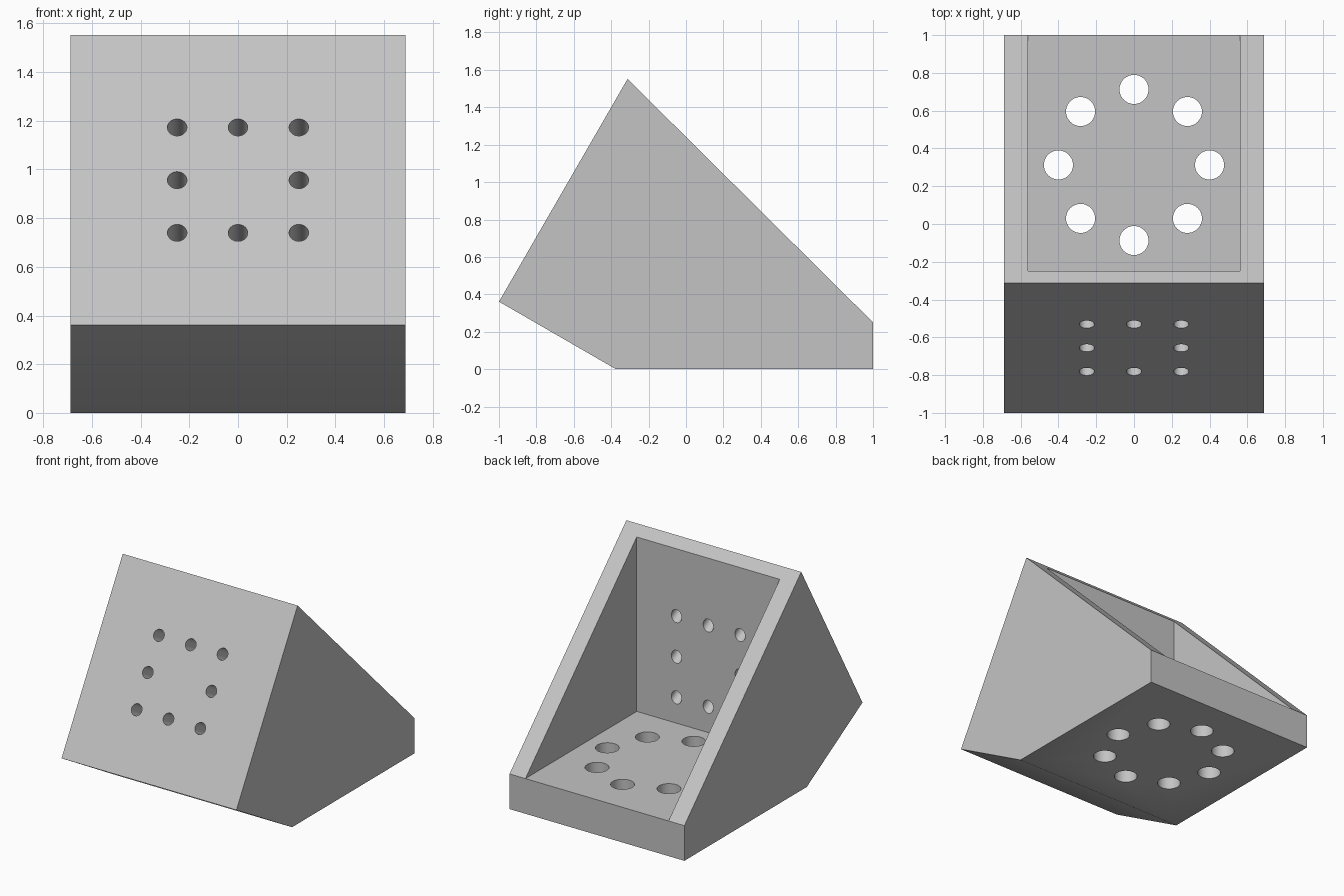
import bpy, bmesh, math
from mathutils import Vector, Matrix

if "Cube" in bpy.data.objects:
    bpy.data.objects.remove(bpy.data.objects["Cube"], do_unlink=True)

W = 1.375                      # width, and length of the square front plate
LIP = 0.25                     # floor thickness
ANGLE = math.radians(60)       # lean of the front plate
NOSE_Z = 0.625 * math.tan(math.radians(30))

grey = bpy.data.materials.new("plain grey")
grey.use_nodes = True
colour = (0.55, 0.55, 0.55, 1)
grey.diffuse_color = colour
grey.node_tree.nodes["Principled BSDF"].inputs["Base Color"].default_value = colour


def make_object(name, bm):
    bmesh.ops.recalc_face_normals(bm, faces=bm.faces)
    mesh = bpy.data.meshes.new(name)
    bm.to_mesh(mesh)
    bm.free()
    mesh.materials.append(grey)
    obj = bpy.data.objects.new(name, mesh)
    bpy.context.collection.objects.link(obj)
    return obj


def prism(name, profile, width):
    """Extrude a (y, z) profile across x."""
    bm = bmesh.new()
    face = bm.faces.new([bm.verts.new((-width / 2, y, z)) for y, z in profile])
    new = bmesh.ops.extrude_face_region(bm, geom=[face])["geom"]
    verts = [v for v in new if isinstance(v, bmesh.types.BMVert)]
    bmesh.ops.translate(bm, verts=verts, vec=(width, 0, 0))
    return make_object(name, bm)


def drills(name, centres, axis, radius, depth):
    """Cylinders centred on the given points along one axis."""
    bm = bmesh.new()
    turn = Vector((0, 0, 1)).rotation_difference(axis).to_matrix().to_4x4()
    for c in centres:
        bmesh.ops.create_cone(bm, cap_ends=True, segments=48, radius1=radius,
                              radius2=radius, depth=depth,
                              matrix=Matrix.Translation(c) @ turn)
    return make_object(name, bm)


# Wedge body
top_y = -1 + W * math.cos(ANGLE)
top_z = NOSE_Z + W * math.sin(ANGLE)
bracket = prism("angled_bracket", [(-1, NOSE_Z), (top_y, top_z), (1, LIP),
                                   (1, 0), (1 - W, 0)], W)

# Open pocket between the side walls
pocket = prism("pocket_cutter", [(-0.25, LIP), (1.2, LIP), (1.2, 2), (-0.25, 2)],
               W - 0.25)

# Ring of holes through the floor
ring = [Vector((0.4 * math.cos(a), 0.3125 + 0.4 * math.sin(a), LIP / 2))
        for a in (i * math.pi / 4 for i in range(8))]
floor_drills = drills("floor_hole_cutter", ring, Vector((0, 0, 1)), 0.077, 0.5)

# Square of holes drilled at right angles to the front plate
along = Vector((0, math.cos(ANGLE), math.sin(ANGLE)))
normal = Vector((0, -math.sin(ANGLE), math.cos(ANGLE)))
middle = Vector((0, -1, NOSE_Z)) + along * W / 2 - normal * 0.3
square = [middle + Vector((0.25 * i, 0, 0)) + along * 0.25 * j
          for i in (-1, 0, 1) for j in (-1, 0, 1) if i or j]
front_drills = drills("front_hole_cutter", square, normal, 0.04, 0.8)

for cutter in (pocket, floor_drills, front_drills):
    mod = bracket.modifiers.new(cutter.name, "BOOLEAN")
    mod.operation = "DIFFERENCE"
    mod.solver = "EXACT"
    mod.object = cutter
    bpy.context.view_layer.objects.active = bracket
    bpy.ops.object.modifier_apply(modifier=mod.name)
    bpy.data.objects.remove(cutter, do_unlink=True)

# Round hole walls, crisp edges elsewhere
bpy.ops.object.select_all(action="DESELECT")
bracket.select_set(True)
bpy.context.view_layer.objects.active = bracket
bpy.ops.object.shade_smooth_by_angle(angle=math.radians(30))
